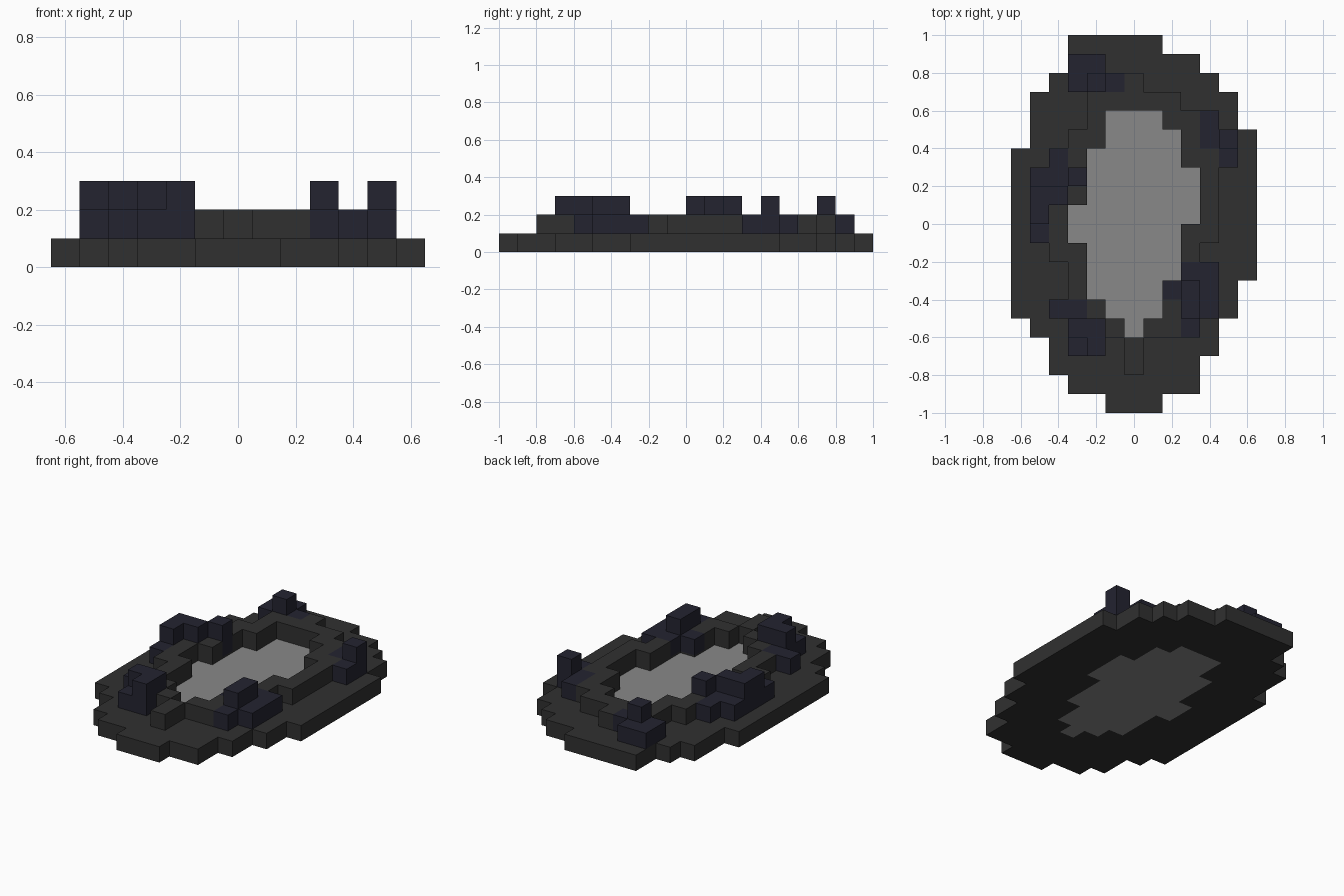
import bpy
import bmesh

cube = bpy.data.objects.get("Cube")
if cube:
    bpy.data.objects.remove(cube, do_unlink=True)

CELL = 0.1

# Plan of the pool, back row first:
# b = ground, w = water, d = low dark rim, n = low blue stone, t = tall blue stone
PLAN = [
    "...bbbbb.....",
    "...nnbbbbb...",
    "..bntndbbbb..",
    ".bbbdddddbbb.",
    ".bbbdwwwddnb.",
    ".bbddwwwwdntb",
    "bbndwwwwwddnb",
    "bnntwwwwwwdbb",
    "bttdwwwwwwdbb",
    "btdwwwwwwwdbb",
    "bndwwwwwwddbb",
    "bbddwwwwwdbbb",
    "bbbdwwwwwnnbb",
    "bbbdwwwwntnb.",
    "bbnndwwwdtnb.",
    ".bbttdwddnb..",
    "..bntbdbbbb..",
    "..bbbbdbbb...",
    "...bbbbbbb...",
    ".....bbb.....",
]


def make_material(name, color):
    mat = bpy.data.materials.new(name)
    mat.use_nodes = True
    mat.diffuse_color = (*color, 1)
    for node in mat.node_tree.nodes:
        if node.type == 'BSDF_PRINCIPLED':
            node.inputs["Base Color"].default_value = (*color, 1)
            node.inputs["Roughness"].default_value = 0.9
    return mat


def make_slab(name, kinds, bottom, top, mat):
    """Fill every plan cell of the given kinds and raise it to a slab."""
    bm = bmesh.new()
    rows, cols = len(PLAN), len(PLAN[0])
    for r, line in enumerate(PLAN):
        for c, kind in enumerate(line):
            if kind in kinds:
                x = (c - cols / 2) * CELL
                y = (rows / 2 - r) * CELL
                corners = [(x, y), (x, y - CELL), (x + CELL, y - CELL), (x + CELL, y)]
                bm.faces.new([bm.verts.new((*p, bottom)) for p in corners])
    bmesh.ops.remove_doubles(bm, verts=bm.verts[:], dist=CELL / 100)
    raised = bmesh.ops.extrude_face_region(bm, geom=bm.faces[:], use_keep_orig=True)
    verts = [g for g in raised["geom"] if isinstance(g, bmesh.types.BMVert)]
    bmesh.ops.translate(bm, verts=verts, vec=(0, 0, top - bottom))
    bmesh.ops.recalc_face_normals(bm, faces=bm.faces[:])
    mesh = bpy.data.meshes.new(name)
    bm.to_mesh(mesh)
    bm.free()
    mesh.materials.append(mat)
    obj = bpy.data.objects.new(name, mesh)
    bpy.context.collection.objects.link(obj)
    return obj


dark = make_material("dark stone", (0.03, 0.03, 0.03))
blue = make_material("blue black stone", (0.017, 0.017, 0.03))
grey = make_material("grey water", (0.25, 0.25, 0.25))

# Ground with the pool opening, and the water in it
make_slab("ground", "bdnt", 0, CELL, dark)
make_slab("water", "w", 0, CELL * 0.9, grey)

# Stepped rim and the stones set in it
make_slab("rim", "d", CELL, CELL * 2, dark)
make_slab("rim_stones", "nt", CELL, CELL * 2, blue)
make_slab("tall_stones", "t", CELL * 2, CELL * 3, blue)
